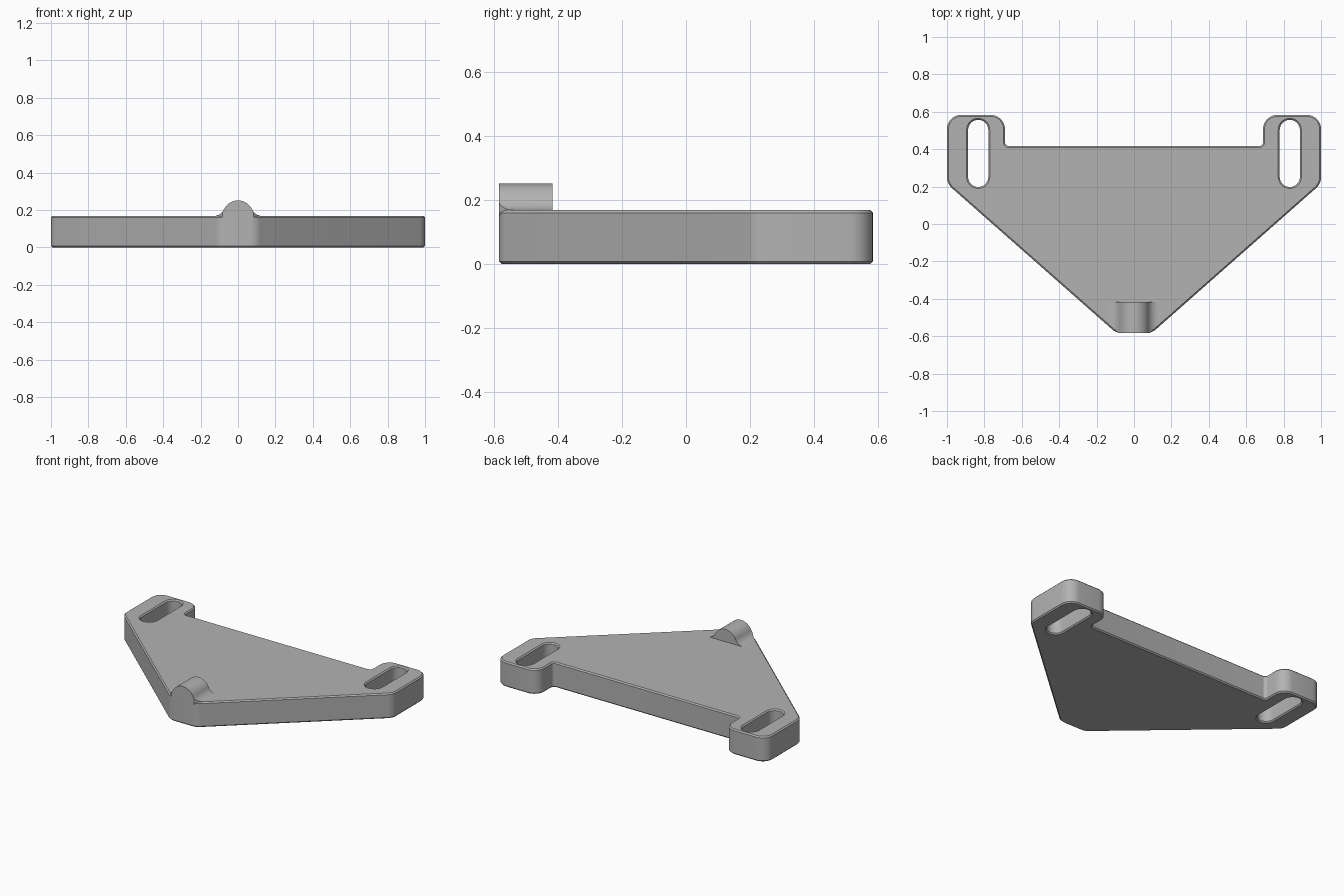
import bpy, bmesh
from math import sin, cos, pi, sqrt, tan
from mathutils import Vector

cube = bpy.data.objects.get("Cube")
if cube:
    bpy.data.objects.remove(cube)

TOP, CH = 0.168, 0.008      # plate thickness, edge chamfer
FRONT = -0.583

grey = bpy.data.materials.new("mid_grey")
grey.use_nodes = True
grey.diffuse_color = (0.45, 0.45, 0.45, 1)
grey.node_tree.nodes["Principled BSDF"].inputs["Base Color"].default_value = grey.diffuse_color


def finish(name, bm):
    bmesh.ops.recalc_face_normals(bm, faces=bm.faces)
    mesh = bpy.data.meshes.new(name)
    bm.to_mesh(mesh)
    bm.free()
    mesh.materials.append(grey)
    ob = bpy.data.objects.new(name, mesh)
    bpy.context.collection.objects.link(ob)
    bpy.ops.object.select_all(action='DESELECT')
    ob.select_set(True)
    bpy.context.view_layer.objects.active = ob
    bpy.ops.object.shade_smooth_by_angle(angle=pi / 6)
    return ob


def rounded(corners, steps=8):
    """Polygon from (x, y, radius) corners, each replaced by an arc."""
    out = []
    for i, (x, y, r) in enumerate(corners):
        p = Vector((x, y))
        a = (Vector(corners[i - 1][:2]) - p).normalized()
        b = (Vector(corners[(i + 1) % len(corners)][:2]) - p).normalized()
        half = a.angle(b) / 2
        mid = (a + b).normalized()
        centre = p + mid * (r / sin(half))
        sweep = pi / 2 - half
        side = (a - mid * a.dot(mid)).normalized()
        for k in range(steps + 1):
            t = sweep * (1 - 2 * k / steps)
            out.append(centre + r * (side * sin(t) - mid * cos(t)))
    return out


def inset(loop, d):
    """Shift a counter-clockwise loop inwards by d."""
    out = []
    for i, p in enumerate(loop):
        e1 = (p - loop[i - 1]).normalized()
        e2 = (loop[(i + 1) % len(loop)] - p).normalized()
        n = Vector((-e1.y - e2.y, e1.x + e2.x)).normalized()
        out.append(p + n * (d / n.dot(Vector((-e1.y, e1.x)))))
    return out


# Plate: chamfered walls around the outline and both slots, then flat caps
right = [(0.095, FRONT, 0.08), (1, 0.215, 0.08), (1, -FRONT, 0.075),
         (0.69, -FRONT, 0.075), (0.69, 0.417, 0.02)]
outline = rounded(right + [(-x, y, r) for x, y, r in reversed(right)])


def slot(cx, r=0.054, y0=0.252, y1=0.503, n=16):
    arc = [pi * k / n for k in range(n + 1)]
    ends = [Vector((cx + r * cos(a), y1 + r * sin(a))) for a in arc]
    ends += [Vector((cx - r * cos(a), y0 - r * sin(a))) for a in arc]
    return ends[::-1]       # clockwise, so insetting widens the hole


bm = bmesh.new()
caps = {0: [], 3: []}
for loop in (outline, slot(0.833), slot(-0.833)):
    small = inset(loop, CH)
    rings = []
    for pts, z in ((small, 0), (loop, CH), (loop, TOP - CH), (small, TOP)):
        rings.append([bm.verts.new((p.x, p.y, z)) for p in pts])
    n = len(loop)
    for lo, hi in zip(rings, rings[1:]):
        for i in range(n):
            bm.faces.new((lo[i - 1], lo[i], hi[i], hi[i - 1]))
    for level in caps:
        ring = rings[level]
        caps[level] += [bm.edges.get((ring[i - 1], ring[i])) for i in range(n)]
for edges in caps.values():
    bmesh.ops.triangle_fill(bm, edges=edges, use_beauty=True)
finish("bracket_plate", bm)

# Ridge: half-round boss on the tip of the plate, with concave fillets
R, RF, BACK = 0.083, 0.06, -0.417


def extrude(profile):
    b = bmesh.new()
    face = b.faces.new([b.verts.new((x, FRONT, z)) for x, z in profile])
    geo = bmesh.ops.extrude_face_region(b, geom=[face])["geom"]
    moved = [v for v in geo if isinstance(v, bmesh.types.BMVert)]
    bmesh.ops.translate(b, verts=moved, vec=(0, BACK - FRONT, 0))
    return b


arc = [pi * k / 24 for k in range(25)]
base = TOP - 2 * CH
finish("ridge", extrude([(R, base)] + [(R * cos(a), TOP + R * sin(a)) for a in arc] + [(-R, base)]))

fx = sqrt((R + RF) ** 2 - RF ** 2)
touch = Vector((fx, RF)) * (R / (R + RF))
start = Vector((touch.x - fx, touch.y - RF)).angle(Vector((0, -1)))
edge = Vector((1 - right[0][0], right[1][1] - FRONT, 0)).normalized()
for s, name in ((1, "left_ridge_fillet"), (-1, "right_ridge_fillet")):
    pts = [(R * 0.7, TOP - CH)]
    for k in range(11):
        a = start * (1 - k / 10)
        pts.append((fx - RF * sin(a), TOP + RF - RF * cos(a)))
    pts.append((fx, TOP - CH))
    b = extrude([(s * x, z) for x, z in pts])
    # trim the fillet along the slanted side of the plate
    normal = Vector((s * edge.y, -edge.x, 0))
    co = Vector((s * right[0][0], FRONT, 0)) - normal * CH
    cut = bmesh.ops.bisect_plane(b, geom=b.verts[:] + b.edges[:] + b.faces[:],
                                 plane_co=co, plane_no=normal, clear_outer=True)
    bmesh.ops.holes_fill(b, edges=[e for e in b.edges if e.is_boundary], sides=0)
    finish(name, b)
